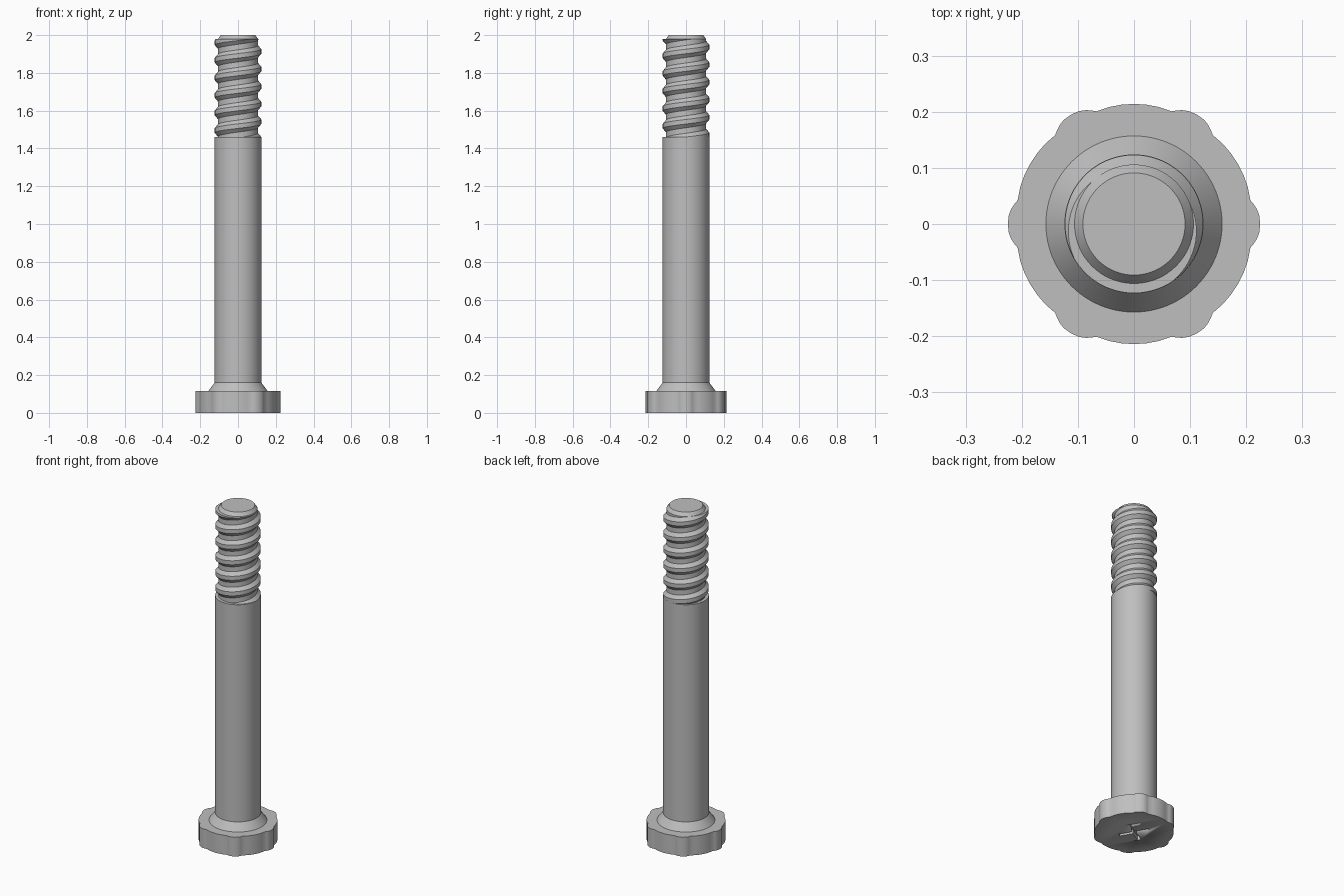
import bpy
import bmesh
from math import cos, sin, pi, radians, tau

cube = bpy.data.objects.get("Cube")
if cube:
    bpy.data.objects.remove(cube)

steel = bpy.data.materials.new("grey steel")
steel.use_nodes = True
GREY = (0.52, 0.52, 0.52, 1)
steel.diffuse_color = GREY
steel.node_tree.nodes["Principled BSDF"].inputs["Base Color"].default_value = GREY


def finish(name, bm):
    """Turn a bmesh into a smooth-shaded steel object."""
    bmesh.ops.recalc_face_normals(bm, faces=bm.faces)
    mesh = bpy.data.meshes.new(name)
    bm.to_mesh(mesh)
    bm.free()
    mesh.materials.append(steel)
    obj = bpy.data.objects.new(name, mesh)
    bpy.context.collection.objects.link(obj)
    bpy.ops.object.select_all(action='DESELECT')
    obj.select_set(True)
    bpy.context.view_layer.objects.active = obj
    bpy.ops.object.shade_smooth_by_angle(angle=radians(30))
    return obj


def stack(name, rings, caps=True):
    """Bridge a list of closed point rings, capping both ends."""
    bm = bmesh.new()
    loops = [[bm.verts.new(p) for p in ring] for ring in rings]
    count = len(loops[0])
    for low, high in zip(loops, loops[1:]):
        for i in range(count):
            j = (i + 1) % count
            bm.faces.new((low[i], low[j], high[j], high[i]))
    bm.faces.new(loops[0])
    bm.faces.new(loops[-1])
    return bm


def circle(r, z, count=96):
    return [(r * cos(tau * i / count), r * sin(tau * i / count), z) for i in range(count)]


# Head: a rounded hexagon with a small lobe at each corner
HEAD_TOP = 0.115
LOBE = [(-11.5, 0.2118), (-9.5, 0.216), (-7, 0.2205), (-4, 0.2237), (0, 0.225),
        (4, 0.2237), (7, 0.2205), (9.5, 0.216), (11.5, 0.2118),
        (18, 0.2132), (24, 0.2138), (30, 0.214), (36, 0.2138), (42, 0.2132)]


def head_outline(z):
    return [(r * cos(radians(60 * k + a)), r * sin(radians(60 * k + a)), z)
            for k in range(6) for a, r in LOBE]


head = finish("head", stack("head", [head_outline(0), head_outline(HEAD_TOP)]))

# Cross recess cut into the underside of the head
ARM, HALF, DEPTH = 0.085, 0.01, 0.025
cross = []
for k in range(4):
    for u, v in ((ARM, -HALF), (ARM, HALF), (HALF, HALF)):
        a = radians(30 + 90 * k)
        cross.append((u * cos(a) - v * sin(a), u * sin(a) + v * cos(a)))
cutter = finish("cross_cutter", stack("cross", [[(x, y, z) for x, y in cross]
                                                for z in (-0.02, DEPTH)]))
cutter.hide_render = True
cut = head.modifiers.new("cross_recess", 'BOOLEAN')
cut.operation = 'DIFFERENCE'
cut.solver = 'EXACT'
cut.object = cutter
bpy.ops.object.select_all(action='DESELECT')
head.select_set(True)
bpy.context.view_layer.objects.active = head
bpy.ops.object.modifier_apply(modifier=cut.name)
bpy.data.objects.remove(cutter)

# Collar, plain shank and threaded core
SHANK_R, CORE_R, SHANK_TOP, CUT_Z = 0.124, 0.106, 1.46, 1.98
finish("collar", stack("collar", [circle(0.157, HEAD_TOP), circle(SHANK_R, 0.16)]))
finish("shank", stack("shank", [circle(SHANK_R, 0.16), circle(SHANK_R, SHANK_TOP)]))
finish("thread_core", stack("core", [circle(CORE_R, SHANK_TOP), circle(CORE_R, CUT_Z),
                                     circle(0.091, 2.0)]))

# Right-handed thread: a trapezoid swept up a helix
PITCH, STEPS = 0.093, 72
SECTION = [(0.1, -0.032), (CORE_R, -0.032), (0.1232, -0.012),
           (0.1232, 0.012), (CORE_R, 0.032), (0.1, 0.032)]
rings = []
for i in range(int(STEPS * 6.6)):
    a = pi + tau * i / STEPS
    z = 1.96 - 6 * PITCH + PITCH * i / STEPS
    rings.append([(r * cos(a), r * sin(a), z + dz) for r, dz in SECTION])
thread = stack("thread", rings)

# Trim the thread flat at the chamfer and close the cut
result = bmesh.ops.bisect_plane(thread, geom=thread.verts[:] + thread.edges[:] + thread.faces[:],
                                plane_co=(0, 0, CUT_Z), plane_no=(0, 0, 1), clear_outer=True)
rim = [e for e in result["geom_cut"] if isinstance(e, bmesh.types.BMEdge)]
bmesh.ops.triangle_fill(thread, edges=rim, use_beauty=True, normal=(0, 0, 1))
finish("thread", thread)
